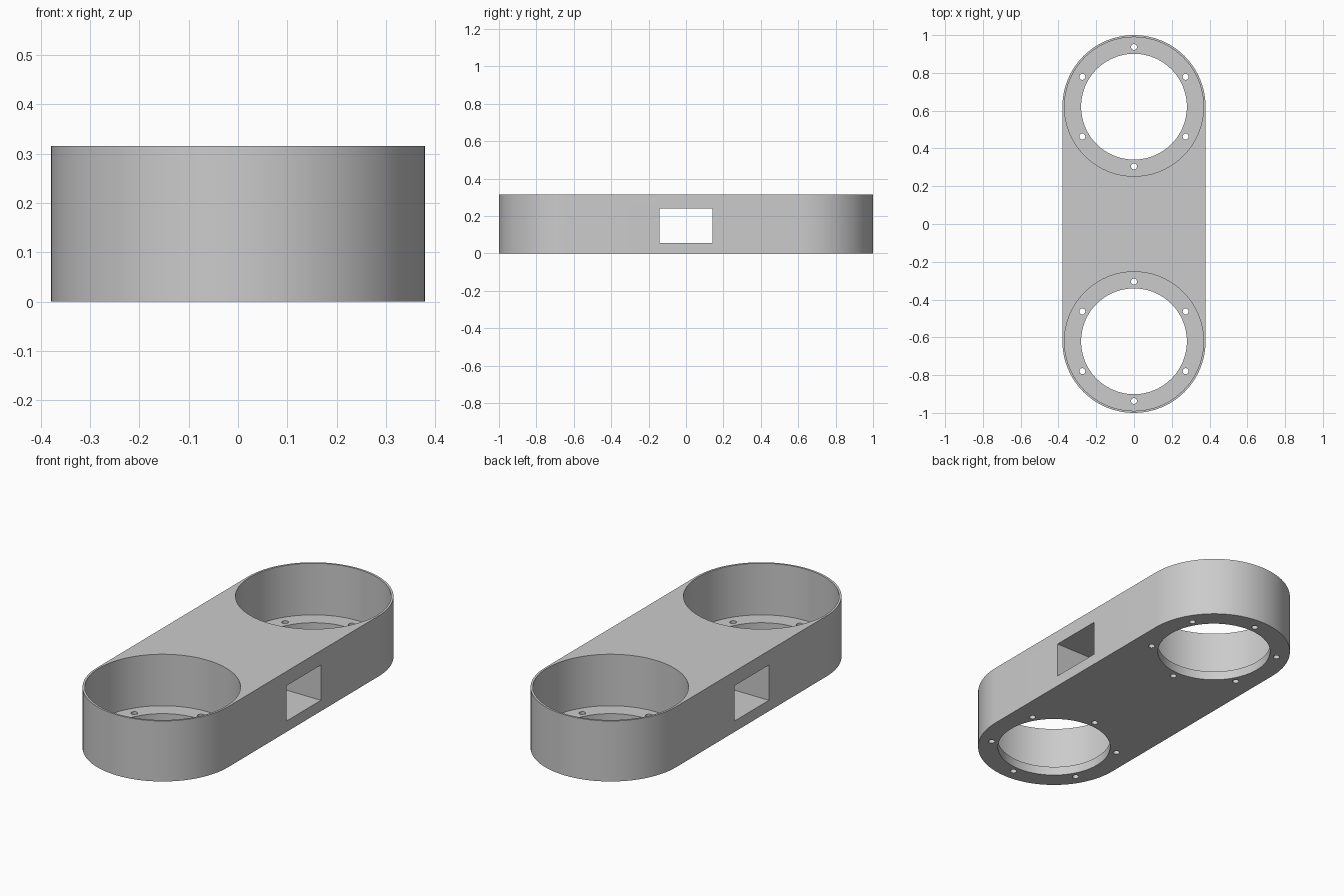
import bpy
import bmesh
from math import cos, sin, pi, radians
from mathutils import Matrix

HEIGHT = 0.316        # overall height
OUTER_R = 0.379       # radius of the rounded ends
CENTRE_Y = 0.621      # distance of each ring centre from the middle
POCKET_R = 0.368      # deep round pockets
FLOOR = 0.047         # floor left under each pocket
BORE_R = 0.28         # opening through the floor
BOLT_RING_R = 0.316
BOLT_R = 0.016
SEG = 96

old = bpy.data.objects.get("Cube")
if old:
    bpy.data.objects.remove(old, do_unlink=True)

grey = bpy.data.materials.new("plain grey")
grey.use_nodes = True
colour = (0.6, 0.6, 0.6, 1)
grey.diffuse_color = colour
grey.node_tree.nodes["Principled BSDF"].inputs["Base Color"].default_value = colour


def make_object(name, bm):
    bmesh.ops.recalc_face_normals(bm, faces=bm.faces)
    mesh = bpy.data.meshes.new(name)
    bm.to_mesh(mesh)
    bm.free()
    mesh.materials.append(grey)
    obj = bpy.data.objects.new(name, mesh)
    bpy.context.collection.objects.link(obj)
    return obj


def cylinder(name, x, y, radius, z0, z1, segments=SEG):
    bm = bmesh.new()
    bmesh.ops.create_cone(bm, cap_ends=True, segments=segments,
                          radius1=radius, radius2=radius, depth=z1 - z0,
                          matrix=Matrix.Translation((x, y, (z0 + z1) / 2)))
    return make_object(name, bm)


def box(name, x, y, z0, z1):
    bm = bmesh.new()
    bmesh.ops.create_cube(bm, size=1, matrix=Matrix.Translation((0, 0, (z0 + z1) / 2))
                          @ Matrix.Diagonal((2 * x, 2 * y, z1 - z0, 1)))
    return make_object(name, bm)


# Solid body: a slot-shaped outline pulled upwards
bm = bmesh.new()
outline = []
for side in (1, -1):
    for i in range(SEG // 2 + 1):
        a = pi * i / (SEG // 2)
        outline.append(bm.verts.new((side * OUTER_R * cos(a),
                                     side * (CENTRE_Y + OUTER_R * sin(a)), 0)))
base = bm.faces.new(outline)
pulled = bmesh.ops.extrude_face_region(bm, geom=[base])["geom"]
bmesh.ops.translate(bm, vec=(0, 0, HEIGHT),
                    verts=[v for v in pulled if isinstance(v, bmesh.types.BMVert)])
body = make_object("double_ring_housing", bm)

# Cutters: cross tunnel, then pocket, bore and bolt holes at each end
cutters = [box("tunnel_cutter", 0.5, 0.142, 0.057, 0.241)]
for side in (1, -1):
    cy = side * CENTRE_Y
    cutters.append(cylinder("pocket_cutter", 0, cy, POCKET_R, FLOOR, HEIGHT + 0.1))
    cutters.append(cylinder("bore_cutter", 0, cy, BORE_R, -0.1, FLOOR + 0.1))
    for k in range(6):
        a = radians(30 + 60 * k)
        cutters.append(cylinder("bolt_cutter", BOLT_RING_R * cos(a),
                                cy + BOLT_RING_R * sin(a),
                                BOLT_R, -0.1, FLOOR + 0.1, 20))

bpy.ops.object.select_all(action='DESELECT')
bpy.context.view_layer.objects.active = body
body.select_set(True)
for cutter in cutters:
    cutter.hide_render = True
    mod = body.modifiers.new("cut", 'BOOLEAN')
    mod.operation = 'DIFFERENCE'
    mod.solver = 'EXACT'
    mod.object = cutter
    bpy.ops.object.modifier_apply(modifier=mod.name)
    bpy.data.objects.remove(cutter, do_unlink=True)

# Smooth curved walls, crisp rims
bpy.ops.object.shade_smooth_by_angle(angle=radians(30))
